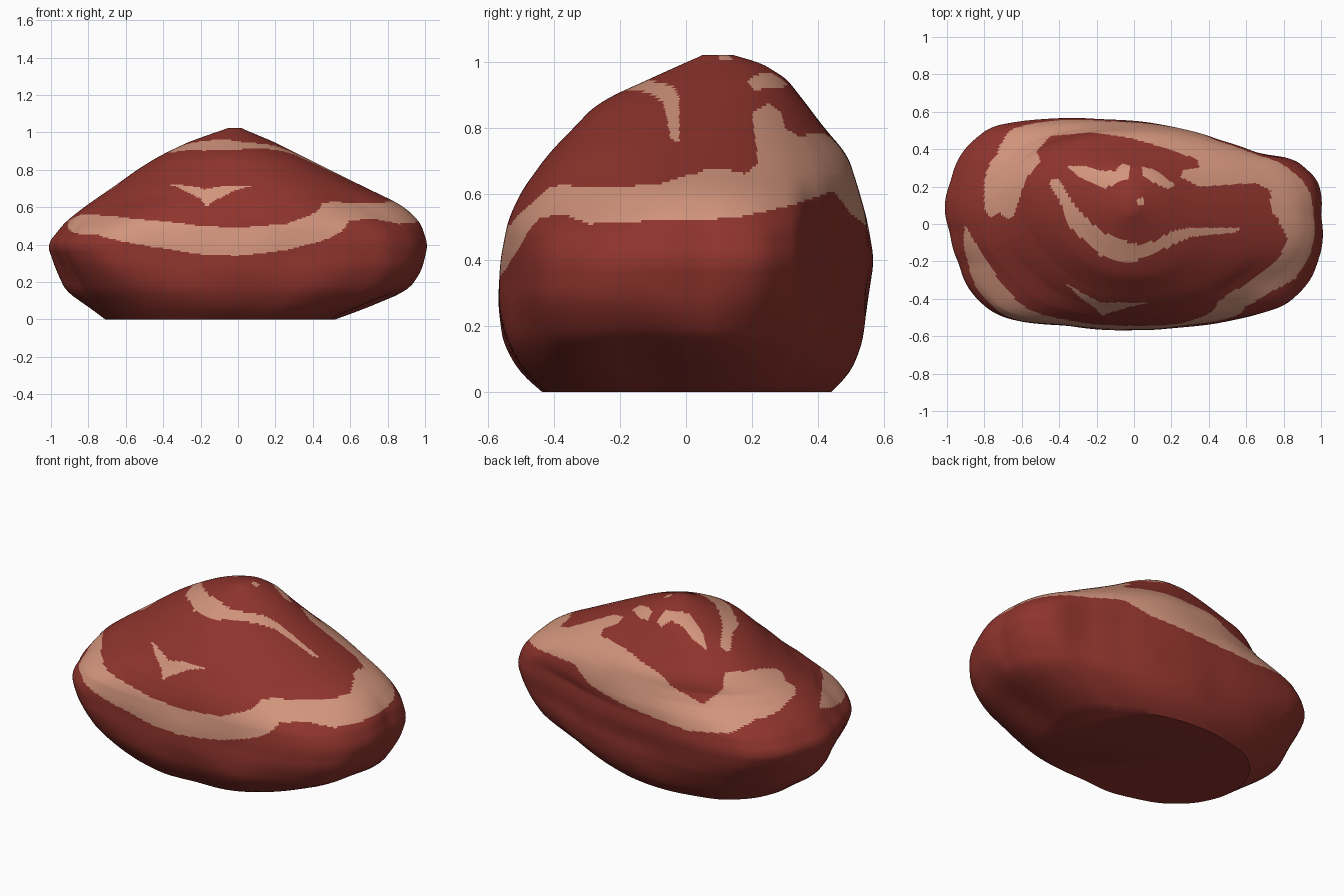
import bpy, bmesh, math
from mathutils import Vector, noise

cube = bpy.data.objects.get("Cube")
if cube:
    bpy.data.objects.remove(cube, do_unlink=True)

SEGMENTS = 420
DEPTH = 0.565

# Height, then the x and y limits of the body there
LEVELS = [
    (0, -.71, .54, -.435, .44), (.06, -.79, .72, -.505, .5), (.15, -.92, .93, -.555, .535),
    (.27, -.975, .985, -.57, .55), (.4, -1.02, 1.015, -.563, .57), (.52, -.925, .975, -.54, .55),
    (.61, -.81, .88, -.5, .525), (.72, -.65, .65, -.435, .49), (.8, -.54, .49, -.345, .42),
    (.88, -.41, .33, -.265, .36), (.95, -.26, .19, -.11, .305), (1, -.12, .07, 0, .225),
    (1.03, -.03, .0, .07, .11), (1.1, -.02, -.01, .08, .1)]

# Widest outline, counterclockwise from the +x end
OUTLINE = [(1, .05), (.98, .24), (.86, .355), (.68, .385), (.46, .45), (.14, .54), (-.18, .57),
           (-.48, .564), (-.77, .527), (-.91, .41), (-.99, .24), (-1, -.04), (-.94, -.22),
           (-.88, -.35), (-.76, -.47), (-.66, -.51), (-.4, -.54), (0, -.56), (.25, -.55),
           (.51, -.51), (.8, -.435), (.92, -.32), (.98, -.2)]

# Hollows: bearing in degrees, spread, height, spread in height, depth (negative swells)
DENTS = [(-12, .3, .07, .1, .1), (-55, .3, 0, .1, -.06), (-40, .3, .6, .1, .07),
         (-142, .3, .6, .1, .04), (40, .35, .1, .12, .06), (-85, .35, .72, .08, .03)]

# Fat rim: x, y for the bearing, then lower and upper height (upper 0 = none)
RIM = [
    (-.92, 0, .53, .53), (-.9, -.12, .49, .56), (-.85, -.25, .46, .56), (-.7, -.42, .45, .55),
    (-.45, -.5, .39, .53), (-.2, -.53, .35, .5), (0, -.54, .34, .49), (.25, -.52, .37, .51),
    (.42, -.48, .42, .57), (.5, -.46, .46, .62), (.58, -.43, .53, .63), (.75, -.38, .54, .62),
    (.88, -.3, .51, .62), (.93, -.1, .52, .63), (.95, .01, .52, .66), (.93, .15, .53, .67),
    (.88, .3, .56, 0), (.45, .45, .61, 0), (.3, .5, .54, 0), (0, .54, .5, 0),
    (-.4, .55, .47, 0), (-.62, .5, .5, 0), (-.78, .4, .56, 0), (-.8, .1, .58, 0)]

# Fat patches in plan
BACK_RIM = [(1.1, -.02), (.82, -.02), (.73, .07), (.73, .18), (.65, .22), (.35, .2), (.25, .25),
            (.26, .29), (.35, .3), (.34, .345), (.19, .4), (-.02, .46), (-.23, .49), (-.45, .47),
            (-.52, .39), (-.5, .335), (-.58, .24), (-.64, .05), (-.67, .025), (-.72, .06),
            (-.77, .035), (-.8, .08), (-.8, .24), (-.73, .45), (-.6, .7), (1.1, .7)]
STREAKS = [
    [(-.4, .24), (-.32, .1), (-.18, -.04), (0, -.11), (.12, -.09), (.2, -.04), (.3, -.02),
     (.56, -.02), (.55, -.045), (.3, -.07), (.17, -.13), (-.02, -.21), (-.18, -.17),
     (-.34, -.02), (-.4, .13), (-.45, .2), (-.44, .24)],
    [(-.385, -.3), (-.29, -.36), (-.18, -.42), (.08, -.42), (-.05, -.45), (-.17, -.49),
     (-.2, -.455), (-.29, -.39)],
    [(-.36, .31), (-.26, .31), (-.18, .285), (-.1, .285), (-.06, .325), (-.02, .31),
     (-.03, .24), (-.16, .19), (-.29, .25)],
    [(.04, .31), (.11, .29), (.22, .21), (.18, .185), (.05, .25)],
    [(.02, .14), (.05, .14), (.05, .1), (.02, .1)]]


def bearing(x, y):
    return math.atan2(y / DEPTH, x) % math.tau


def lookup(rows, key):
    """Linear interpolation in rows sorted by their first item."""
    for a, b in zip(rows, rows[1:]):
        if key <= b[0]:
            t = (key - a[0]) / max(b[0] - a[0], 1e-9)
            return [p + (q - p) * t for p, q in zip(a[1:], b[1:])]
    return list(rows[-1][1:])


def periodic(rows):
    rows = sorted(rows)
    first, last = rows[0], rows[-1]
    return ([(last[0] - math.tau, *last[1:])] + rows + [(first[0] + math.tau, *first[1:])])


def inside(poly, x, y):
    hit = False
    for (ax, ay), (bx, by) in zip(poly, poly[1:] + poly[:1]):
        if (ay > y) != (by > y) and x < ax + (y - ay) * (bx - ax) / (by - ay):
            hit = not hit
    return hit


outline = periodic([(bearing(x, y), math.hypot(x, y / DEPTH)) for x, y in OUTLINE])
rim = periodic([(bearing(x, y), lo, hi) for x, y, lo, hi in RIM])
angles = [math.tau * i / SEGMENTS for i in range(SEGMENTS)]
# Outline radius, with its corners slightly eased
radii = [sum(lookup(outline, (a + d) % math.tau)[0] for d in (-.04, 0, .04)) / 3 for a in angles]


def limits(z):
    """Limits at a height, eased so that the levels leave no creases."""
    ease = .03 if z < .9 else .012
    rows = [lookup(LEVELS, z + d * ease) for d in (-1, -.5, 0, .5, 1)]
    return [sum(column) / len(rows) for column in zip(*rows)]


def dent(a, z):
    scale = 1
    for degrees, spread, height, rise, depth in DENTS:
        turn = (a - math.radians(degrees) + math.pi) % math.tau - math.pi
        scale -= depth * math.exp(-(turn / spread) ** 2 - ((z - height) / rise) ** 2)
    return scale


def fit(values, low, high):
    a, b = min(values), max(values)
    return [low + (v - a) * (high - low) / (b - a) for v in values]


def is_fat(p):
    if p.z < .33:
        return False
    lo, hi = lookup(rim, bearing(p.x, p.y))
    if lo < p.z and (p.z < hi or inside(BACK_RIM, p.x, p.y)):
        return True
    return p.z > .58 and any(inside(s, p.x, p.y) for s in STREAKS)


def material(name, color):
    m = bpy.data.materials.new(name)
    m.use_nodes = True
    m.diffuse_color = color
    m.node_tree.nodes["Principled BSDF"].inputs["Base Color"].default_value = color
    return m


# Body: stacked rings, boxy around the waist and oval towards the top
heights = [.33 * i / 16 for i in range(16)] + [.33 + .692 * i / 90 for i in range(91)]
bm = bmesh.new()
rings = []
for z in heights:
    x0, x1, y0, y1 = limits(z)
    boxy = lookup([(0, .3), (.15, .6), (.3, 1), (.48, 1), (.66, .1), (1.1, 0)], z)[0]
    rough = lookup([(0, .02), (.2, .03), (.45, .012), (.9, .004), (1.1, 0)], z)[0]
    # The crest swings back towards the -x end
    swing = lookup([(0, 0), (.6, 0), (.76, .25), (.92, .25), (1.02, 0), (1.1, 0)], z)[0]
    xs, ys = [], []
    for a, r in zip(angles, radii):
        k = 1 + (r - 1) * boxy
        k += rough * noise.noise(Vector((3 * math.cos(a), 2 * math.sin(a), 4 * z)))
        xs.append(k * math.cos(a))
        ys.append(k * math.sin(a) + swing * max(0, -math.cos(a)) ** 1.5)
    cx, cy = (x0 + x1) / 2, (y0 + y1) / 2
    ring = []
    for a, x, y in zip(angles, fit(xs, x0, x1), fit(ys, y0, y1)):
        s = dent(a, z)
        ring.append(bm.verts.new((cx + (x - cx) * s, cy + (y - cy) * s, z)))
    rings.append(ring)
for low, high in zip(rings, rings[1:]):
    for i in range(SEGMENTS):
        j = (i + 1) % SEGMENTS
        bm.faces.new((low[i], low[j], high[j], high[i]))
bm.faces.new(rings[0][::-1])
bm.faces.new(rings[-1])

# Marbling
for f in bm.faces:
    f.material_index = int(is_fat(f.calc_center_median()))

mesh = bpy.data.meshes.new("meat_body")
bm.to_mesh(mesh)
bm.free()
mesh.materials.append(material("meat red", (.275, .034, .026, 1)))
mesh.materials.append(material("fat tan", (.65, .3, .205, 1)))
body = bpy.data.objects.new("meat_body", mesh)
bpy.context.collection.objects.link(body)
bpy.ops.object.select_all(action='DESELECT')
body.select_set(True)
bpy.context.view_layer.objects.active = body
bpy.ops.object.shade_smooth_by_angle(angle=math.radians(35))
